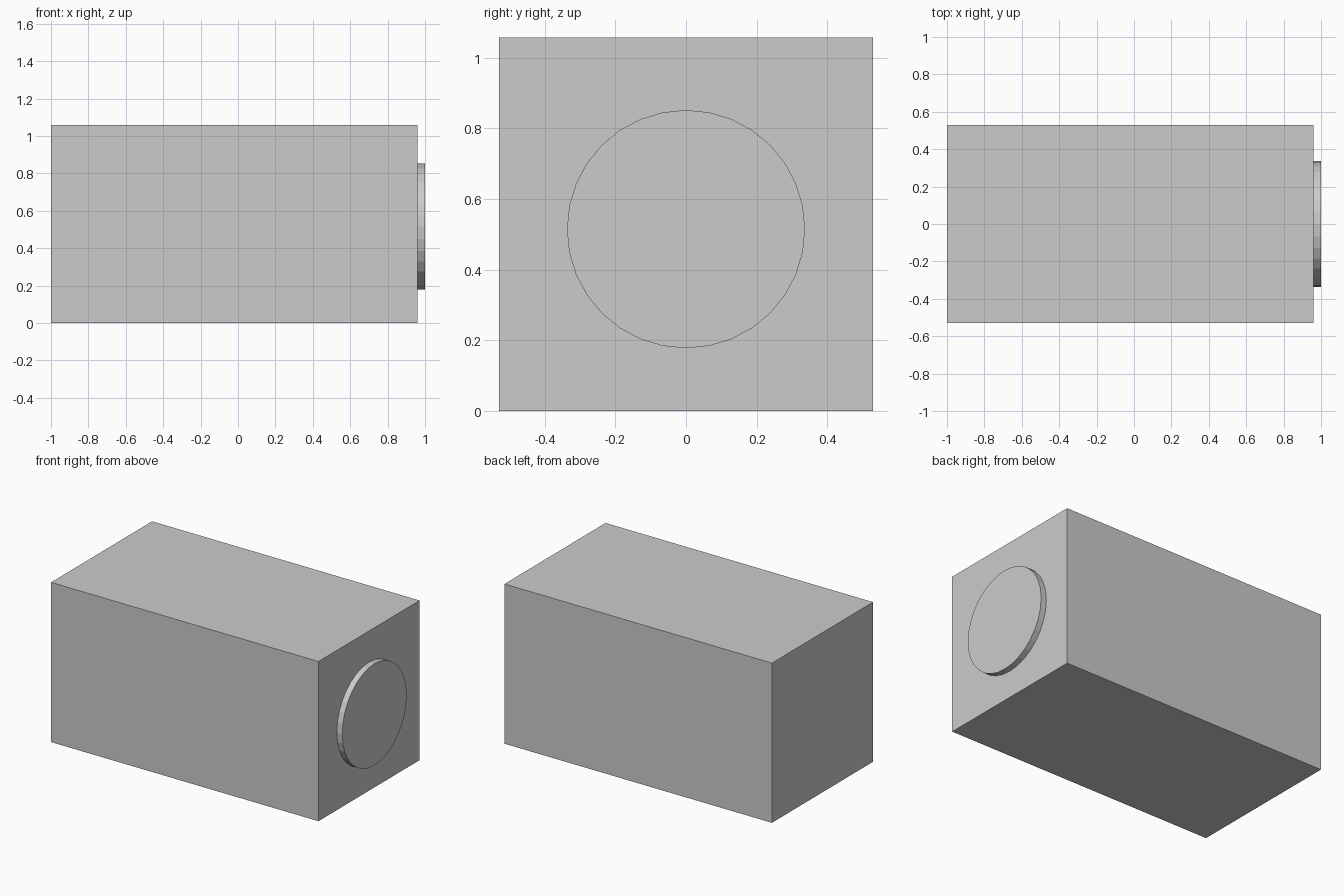
import bpy
from math import pi

if "Cube" in bpy.data.objects:
    bpy.data.objects.remove(bpy.data.objects["Cube"])

BODY_END = 0.96      # x of the body's end face
SIDE = 1.058         # square cross-section
DISC_Z, DISC_R = 0.515, 0.337

# Long square body
length = BODY_END + 1
bpy.ops.mesh.primitive_cube_add(size=1, location=((BODY_END - 1) / 2, 0, SIDE / 2))
body = bpy.context.object
body.name = "body"
body.scale = (length, SIDE, SIDE)
bpy.ops.object.transform_apply(location=False, rotation=False, scale=True)

# Shallow round disc on the right end, seated slightly into the body
back = BODY_END - 0.01
bpy.ops.mesh.primitive_cylinder_add(
    vertices=32, radius=DISC_R, depth=1 - back,
    location=((1 + back) / 2, 0, DISC_Z), rotation=(0, pi / 2, 0))
bpy.context.object.name = "end_disc"
